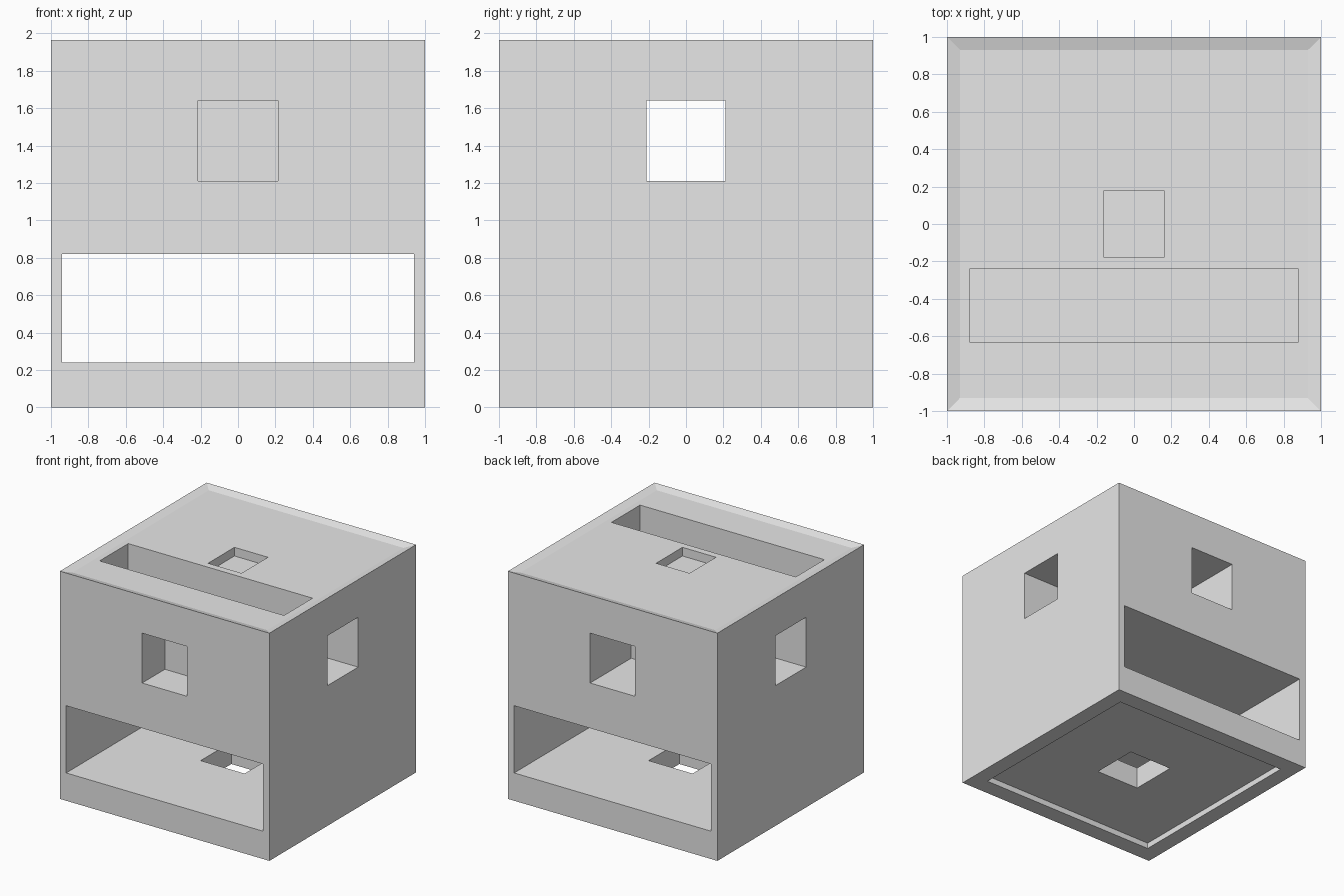
import bpy
import bmesh
from mathutils import Vector

if "Cube" in bpy.data.objects:
    bpy.data.objects.remove(bpy.data.objects["Cube"], do_unlink=True)

HEIGHT = 1.965

grey = bpy.data.materials.new("plain_grey")
grey.use_nodes = True
grey.diffuse_color = (0.8, 0.8, 0.8, 1)
grey.node_tree.nodes["Principled BSDF"].inputs["Base Color"].default_value = (0.8, 0.8, 0.8, 1)


def box(name, low, high):
    """Box object spanning two opposite corners."""
    low, high = Vector(low), Vector(high)
    bm = bmesh.new()
    bmesh.ops.create_cube(bm, size=1)
    for v in bm.verts:
        v.co = Vector([c * s + m for c, s, m in zip(v.co, high - low, (low + high) / 2)])
    mesh = bpy.data.meshes.new(name)
    bm.to_mesh(mesh)
    bm.free()
    mesh.materials.append(grey)
    obj = bpy.data.objects.new(name, mesh)
    bpy.context.collection.objects.link(obj)
    return obj


# Block with a shallow sloping dish in its top
body = box("hollowed_block", (-1, -1, 0), (1, 1, HEIGHT))
bm = bmesh.new()
bm.from_mesh(body.data)
bm.faces.ensure_lookup_table()
top = max(bm.faces, key=lambda f: f.calc_center_median().z)
bmesh.ops.inset_region(bm, faces=[top], thickness=0.1)
for v in top.verts:
    v.co.z -= 0.02
bm.to_mesh(body.data)
bm.free()

# Openings: low and high corner of each cut
S = 0.215
cuts = {
    "wide_passage": ((-0.94, -1.2, 0.24), (0.94, 1.2, 0.82)),
    "side_tunnel": ((-1.2, -0.21, 1.21), (1.2, 0.21, 1.64)),
    "front_pocket": ((-S, -1.2, 1.21), (S, -0.69, 1.64)),
    "back_pocket": ((-S, 0.44, 1.21), (S, 1.2, 1.64)),
    "top_slot": ((-0.88, -0.63, 1.25), (0.88, -0.24, 2.2)),
    "top_pocket": ((-0.16, -0.18, 1.87), (0.16, 0.18, 2.2)),
    "base_recess": ((-0.86, -0.85, -0.2), (0.86, 0.85, 0.05)),
    "base_hole": ((-0.21, -0.21, -0.2), (0.21, 0.21, 0.5)),
}
bpy.context.view_layer.objects.active = body
for name, (low, high) in cuts.items():
    cutter = box(name, low, high)
    mod = body.modifiers.new(name, 'BOOLEAN')
    mod.operation = 'DIFFERENCE'
    mod.solver = 'EXACT'
    mod.object = cutter
    bpy.ops.object.modifier_apply(modifier=name)
    bpy.data.objects.remove(cutter, do_unlink=True)

# One colour throughout
body.data.materials.clear()
body.data.materials.append(grey)
for poly in body.data.polygons:
    poly.material_index = 0
